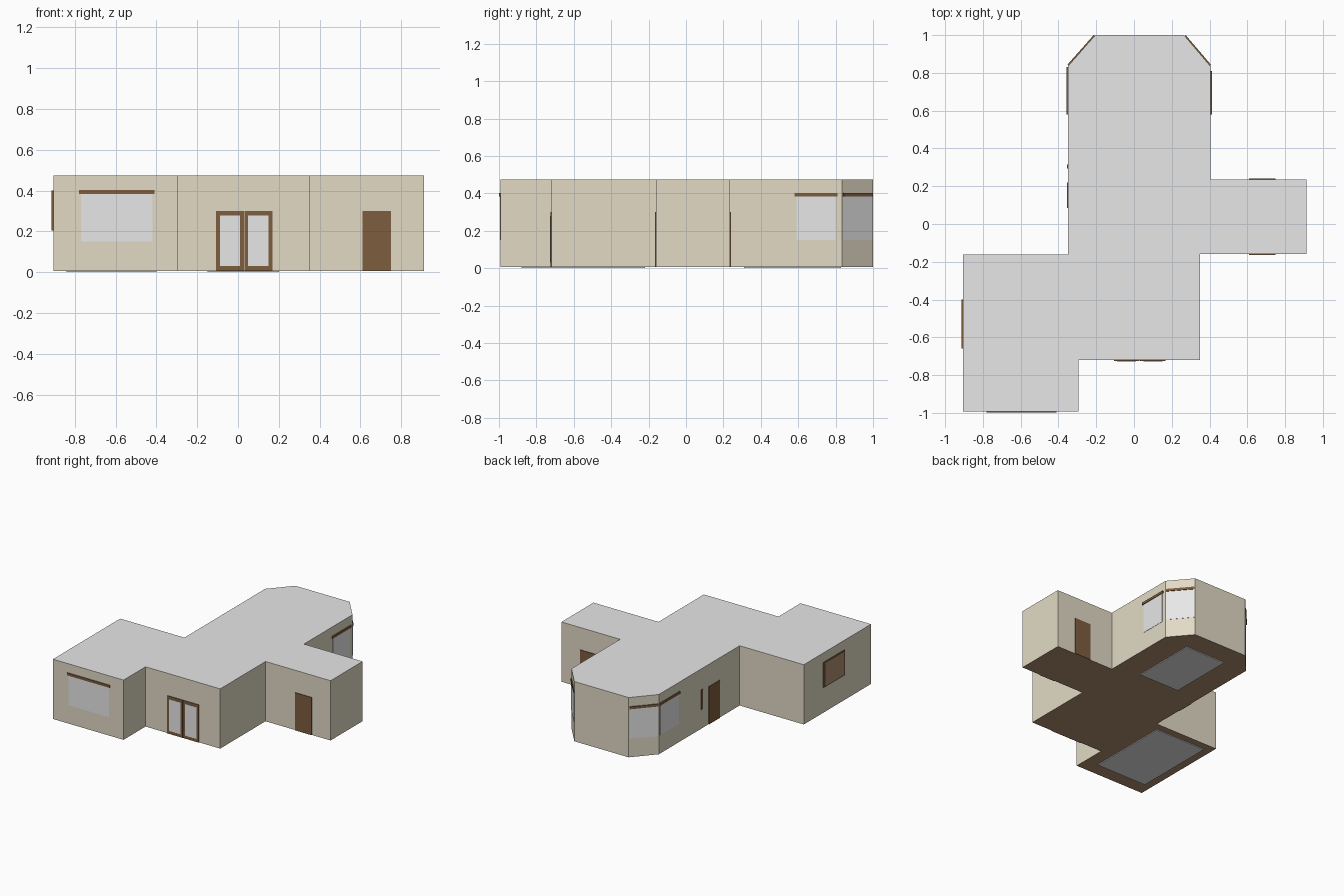
import bpy
import bmesh
from mathutils import Vector

cube = bpy.data.objects.get("Cube")
if cube:
    bpy.data.objects.remove(cube, do_unlink=True)


def material(name, r, g, b):
    m = bpy.data.materials.new(name)
    m.use_nodes = True
    m.diffuse_color = (r, g, b, 1)
    m.node_tree.nodes["Principled BSDF"].inputs["Base Color"].default_value = (r, g, b, 1)
    return m


WHITE = material("white", 0.84, 0.84, 0.84)
CREAM = material("cream plaster", 0.76, 0.70, 0.56)
BROWN = material("dark brown", 0.21, 0.11, 0.05)
WOOD = material("wood", 0.43, 0.27, 0.16)


def prism(name, outline, z0, z1, *mats):
    """Extrude a plan outline; mats are sides, top, bottom."""
    bm = bmesh.new()
    base = bm.faces.new([bm.verts.new((x, y, z0)) for x, y in outline])
    top = bmesh.ops.extrude_face_region(bm, geom=[base], use_keep_orig=True)
    verts = [g for g in top["geom"] if isinstance(g, bmesh.types.BMVert)]
    bmesh.ops.translate(bm, verts=verts, vec=(0, 0, z1 - z0))
    bmesh.ops.recalc_face_normals(bm, faces=bm.faces)
    if len(mats) > 1:
        for f in bm.faces:
            f.material_index = 1 if f.normal.z > 0.5 else 2 if f.normal.z < -0.5 else 0
    mesh = bpy.data.meshes.new(name)
    bm.to_mesh(mesh)
    bm.free()
    for m in mats:
        mesh.materials.append(m)
    obj = bpy.data.objects.new(name, mesh)
    bpy.context.collection.objects.link(obj)
    return obj


def plate(name, p, q, z0, z1, depth, mat):
    """Thin plate on the wall running from p to q, outward to the right."""
    p, q = Vector(p), Vector(q)
    d = (q - p).normalized()
    n = Vector((d.y, -d.x))
    inner, outer = n * -0.001, n * depth
    return prism(name, [p + inner, p + outer, q + outer, q + inner], z0, z1, mat)


def window(name, p, q, overhang=0.01):
    """White pane with a brown rail above it."""
    p, q = Vector(p), Vector(q)
    d = (q - p).normalized() * overhang
    plate(name + "_pane", p, q, 0.15, 0.385, 0.002, WHITE)
    plate(name + "_rail", p - d, q + d, 0.383, 0.402, 0.007, BROWN)


FLOOR = 0.006

# House shell: plaster walls, flat white roof, wooden floor
outline = [(-0.905, -0.992), (-0.295, -0.992), (-0.295, -0.72), (0.35, -0.72),
           (0.35, -0.16), (0.912, -0.16), (0.912, 0.235), (0.405, 0.235),
           (0.405, 0.835), (0.265, 1.0), (-0.205, 1.0), (-0.35, 0.835),
           (-0.35, -0.162), (-0.905, -0.162)]
prism("house_shell", outline, FLOOR, 0.473, CREAM, WHITE, WOOD)

# Pale panels under the floor
for name, x0, x1, y0, y1 in (("front_floor_panel", -0.84, -0.40, -0.88, -0.22),
                             ("back_floor_panel", -0.15, 0.20, 0.31, 0.83)):
    prism(name, [(x0, y0), (x1, y0), (x1, y1), (x0, y1)], 0, FLOOR + 0.001, WHITE)

# Windows of the front room and the bay
window("front_window", (-0.77, -0.992), (-0.42, -0.992))
window("left_window", (0.405, 0.59), (0.405, 0.80))
window("left_bay_window", (0.402, 0.839), (0.268, 0.996), 0)
window("right_bay_window", (-0.208, 0.996), (-0.347, 0.839), 0)
window("right_window", (-0.35, 0.82), (-0.35, 0.59))

# Double entrance door with glazed leaves
for name, x0, x1 in (("entrance_right_leaf", -0.107, 0.029), ("entrance_left_leaf", 0.032, 0.168)):
    plate(name, (x0, -0.72), (x1, -0.72), FLOOR, 0.30, 0.005, BROWN)
    plate(name + "_glass", (x0 + 0.018, -0.72), (x1 - 0.018, -0.72), 0.03, 0.278, 0.007, WHITE)

# Single doors
plate("wing_front_door", (0.61, -0.16), (0.75, -0.16), FLOOR, 0.30, 0.005, BROWN)
plate("wing_back_door", (0.75, 0.235), (0.61, 0.235), FLOOR, 0.30, 0.005, BROWN)
plate("right_side_door", (-0.35, 0.22), (-0.35, 0.085), FLOOR, 0.30, 0.005, BROWN)
plate("right_side_strip", (-0.35, 0.315), (-0.35, 0.295), 0.155, 0.31, 0.004, BROWN)

# Wooden shutter in a slim frame on the right side
plate("shutter_frame", (-0.905, -0.40), (-0.905, -0.66), 0.205, 0.40, 0.008, BROWN)
plate("shutter_panel", (-0.905, -0.407), (-0.905, -0.653), 0.212, 0.393, 0.0095, WOOD)
